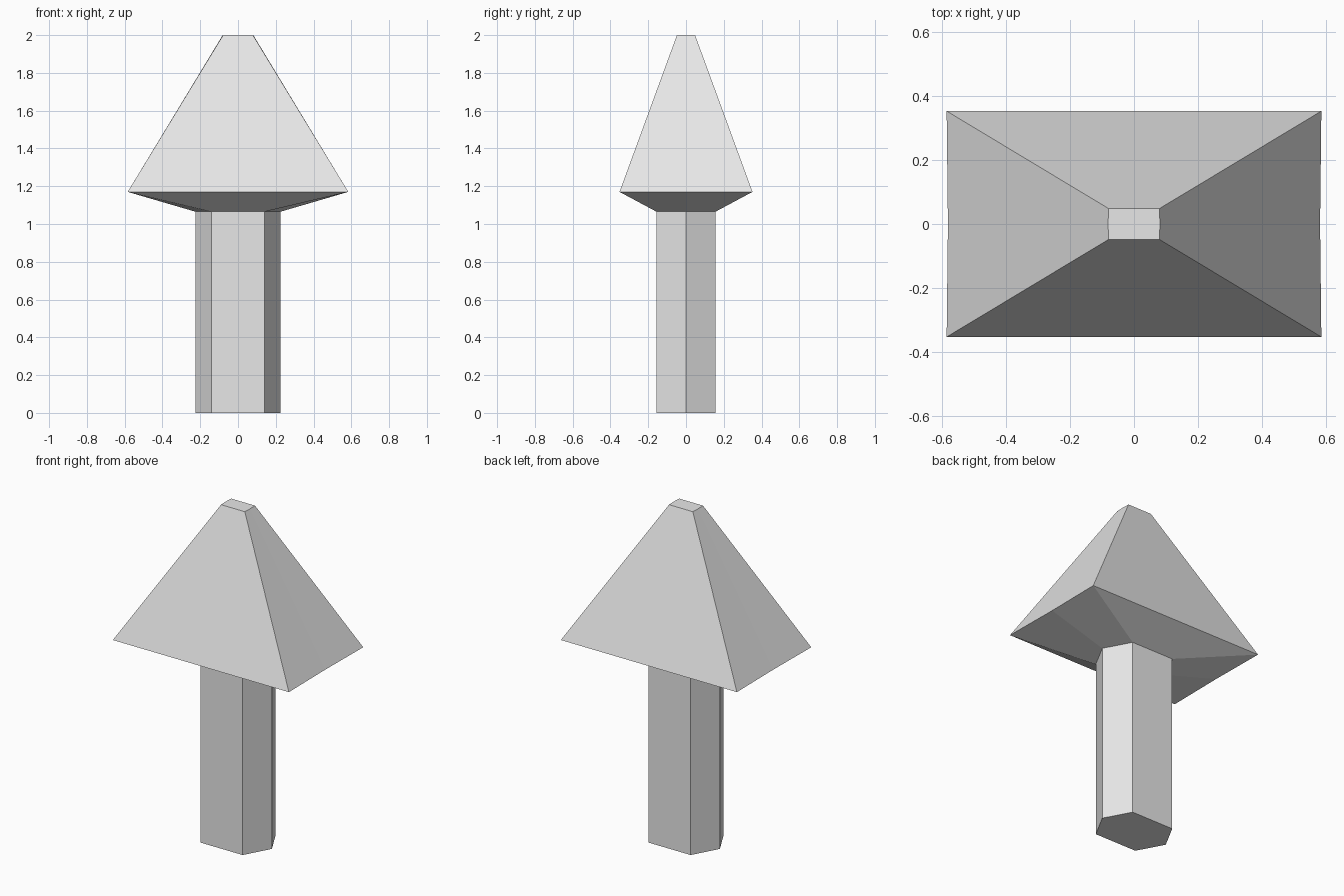
import bpy
import bmesh

cube = bpy.data.objects.get("Cube")
if cube:
    bpy.data.objects.remove(cube, do_unlink=True)

grey = bpy.data.materials.new("light_grey")
grey.use_nodes = True
colour = (0.8, 0.8, 0.8, 1)
grey.diffuse_color = colour
grey.node_tree.nodes["Principled BSDF"].inputs["Base Color"].default_value = colour


def ring(bm, corner_x, mid_x, half_y, z):
    """Six-sided ring with a vertex in the middle of each side end."""
    points = [(mid_x, 0), (corner_x, half_y), (-corner_x, half_y),
              (-mid_x, 0), (-corner_x, -half_y), (corner_x, -half_y)]
    return [bm.verts.new((x, y, z)) for x, y in points]


def loft(name, sections, close_bottom, close_top):
    bm = bmesh.new()
    rings = [ring(bm, *s) for s in sections]
    for low, high in zip(rings, rings[1:]):
        for i in range(6):
            j = (i + 1) % 6
            bm.faces.new((low[i], low[j], high[j], high[i]))
    if close_bottom:
        bm.faces.new(rings[0][::-1])
    if close_top:
        bm.faces.new(rings[-1])
    mesh = bpy.data.meshes.new(name)
    bm.to_mesh(mesh)
    bm.free()
    mesh.materials.append(grey)
    obj = bpy.data.objects.new(name, mesh)
    bpy.context.collection.objects.link(obj)
    return obj


# Hexagonal stem, open where it meets the cap
stem = (0.14, 0.225, 0.156)
loft("stem", [(*stem, 0), (*stem, 1.065)], True, False)

# Cap: flared underside, wide rim, tapered sides and small flat top
loft("cap", [(*stem, 1.065), (0.584, 0.58, 0.352, 1.17),
             (0.079, 0.081, 0.048, 2)], False, True)
